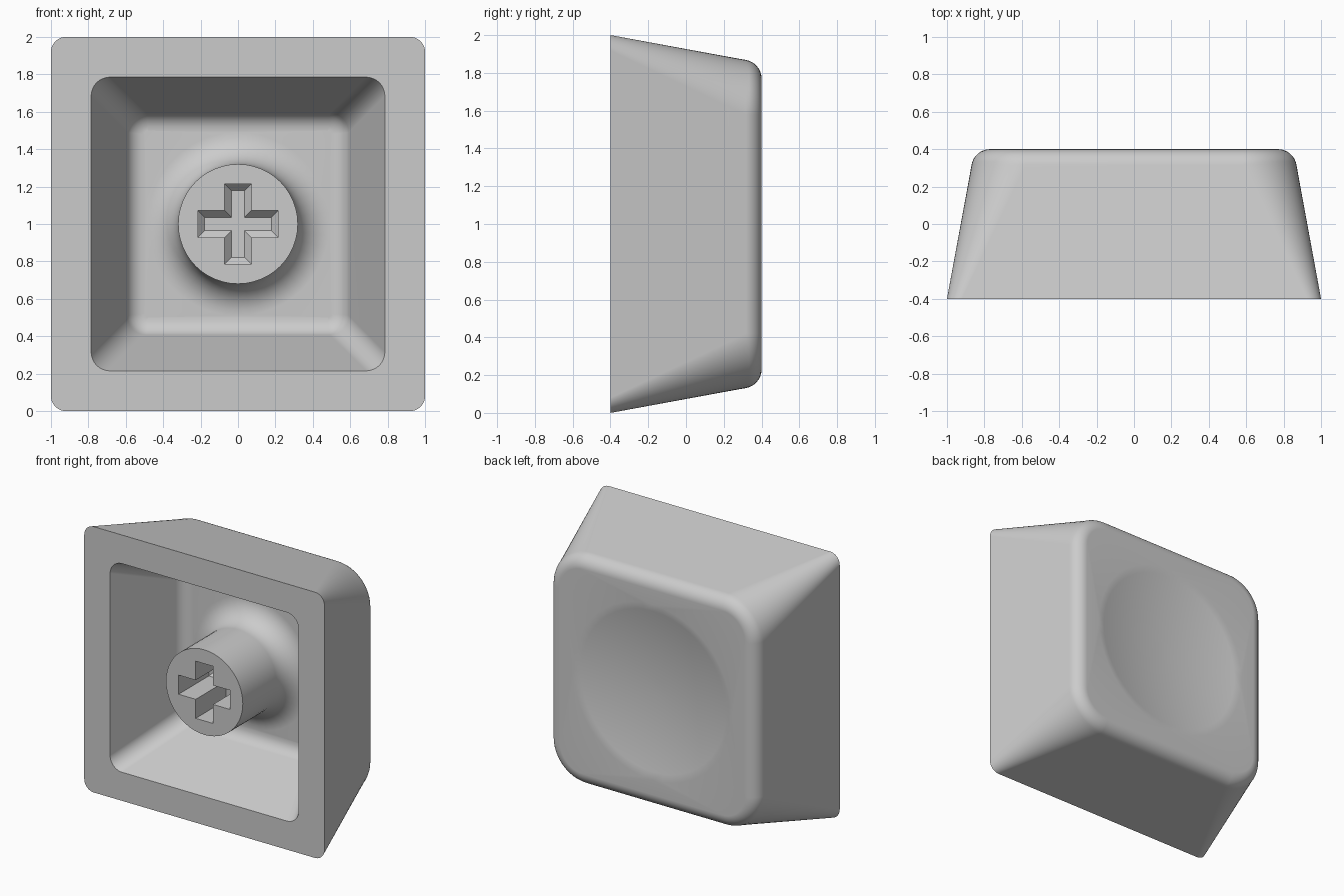
import bpy, bmesh
from math import sin, cos, pi, radians

cube = bpy.data.objects.get("Cube")
if cube:
    bpy.data.objects.remove(cube, do_unlink=True)

CORNER_STEPS = 12
BASE, BACK = -0.4, 0.4          # y of the open rim and of the pressing face


def rounded_square(half, radius, y):
    """Ring in the xz plane; radius == half gives a circle."""
    pts = []
    for q in range(4):
        mid = pi / 4 + q * pi / 2
        cx = (half - radius) * (1 if cos(mid) > 0 else -1)
        cz = (half - radius) * (1 if sin(mid) > 0 else -1)
        for i in range(CORNER_STEPS + 1):
            a = q * pi / 2 + i / CORNER_STEPS * pi / 2
            pts.append((cx + radius * cos(a), y, 1 + cz + radius * sin(a)))
    return pts


def cross(arm, width, y):
    """Plus-shaped ring in the xz plane."""
    quarter = [(arm, -width), (arm, width), (width, width)]
    pts = []
    for q in range(4):
        c, s = round(cos(q * pi / 2)), round(sin(q * pi / 2))
        pts += [(x * c - z * s, y, 1 + x * s + z * c) for x, z in quarter]
    return pts


def loft(name, rings, cap_start=False):
    bm = bmesh.new()
    loops = [[bm.verts.new(p) for p in ring] for ring in rings]
    n = len(loops[0])
    for a, b in zip(loops, loops[1:]):
        for i in range(n):
            j = (i + 1) % n
            bm.faces.new((a[i], a[j], b[j], b[i]))
    if cap_start:
        bm.faces.new(loops[0])
    bm.faces.new(loops[-1])
    bmesh.ops.remove_doubles(bm, verts=bm.verts, dist=0.0005)
    bmesh.ops.recalc_face_normals(bm, faces=bm.faces)
    mesh = bpy.data.meshes.new(name)
    bm.to_mesh(mesh)
    bm.free()
    obj = bpy.data.objects.new(name, mesh)
    bpy.context.collection.objects.link(obj)
    return obj


def lerp(a, b, t):
    return a + (b - a) * t


rings = []
# Shallow round dish in the pressing face
DISH_R, DISH_DEPTH = 0.66, 0.07
for i in range(13):
    t = i / 12
    rings.append(rounded_square(DISH_R * t, DISH_R * t, BACK - DISH_DEPTH * (1 - t * t)))
# Rounded edge around the pressing face
for i in range(9):
    a = radians(lerp(90, 10, i / 8))
    rings.append(rounded_square(0.77 + 0.1 * cos(a), 0.19 + 0.1 * cos(a), 0.3 + 0.1 * sin(a)))
# Sloping outer walls, corners tightening towards the open rim
for i in range(1, 9):
    t = i / 8
    rings.append(rounded_square(lerp(0.868, 1.0, t), lerp(0.288, 0.08, t), lerp(0.317, BASE, t)))
# Flat rim, then inner walls
rings.append(rounded_square(0.785, 0.1, BASE))
# Rounded corner between the inner walls and the inner floor
FLOOR = 0.17
for i in range(7):
    a = radians(lerp(22, 90, i / 6))
    rings.append(rounded_square(0.5 + 0.1 * cos(a), 0.02 + 0.09 * cos(a), FLOOR - 0.1 + 0.1 * sin(a)))
# Flare from the floor into the round stem
FLARE = 0.17
for i in range(9):
    a = i / 8 * pi / 2
    r = 0.32 + FLARE * (1 - sin(a))
    rings.append(rounded_square(r, r, FLOOR - FLARE * (1 - cos(a))))
rings.append(rounded_square(0.32, 0.32, BASE))
cap = loft("keycap_shell", rings)

# Cross-shaped socket with a chamfered bottom
cutter = loft("socket_cutter", [cross(0.215, 0.072, BASE - 0.1),
                                cross(0.215, 0.072, -0.04),
                                cross(0.178, 0.035, 0.0)], cap_start=True)
cutter.hide_render = True
bpy.context.view_layer.objects.active = cap
cap.select_set(True)
cut = cap.modifiers.new("socket", 'BOOLEAN')
cut.operation = 'DIFFERENCE'
cut.solver = 'EXACT'
cut.object = cutter
bpy.ops.object.modifier_apply(modifier=cut.name)
bpy.data.objects.remove(cutter, do_unlink=True)

# Grey plastic
grey = bpy.data.materials.new("grey_plastic")
grey.use_nodes = True
colour = (0.6, 0.6, 0.6, 1)
grey.diffuse_color = colour
grey.node_tree.nodes["Principled BSDF"].inputs["Base Color"].default_value = colour
cap.data.materials.clear()
cap.data.materials.append(grey)

bpy.ops.object.shade_smooth_by_angle(angle=radians(35))
weighted = cap.modifiers.new("even_shading", 'WEIGHTED_NORMAL')
weighted.keep_sharp = True
